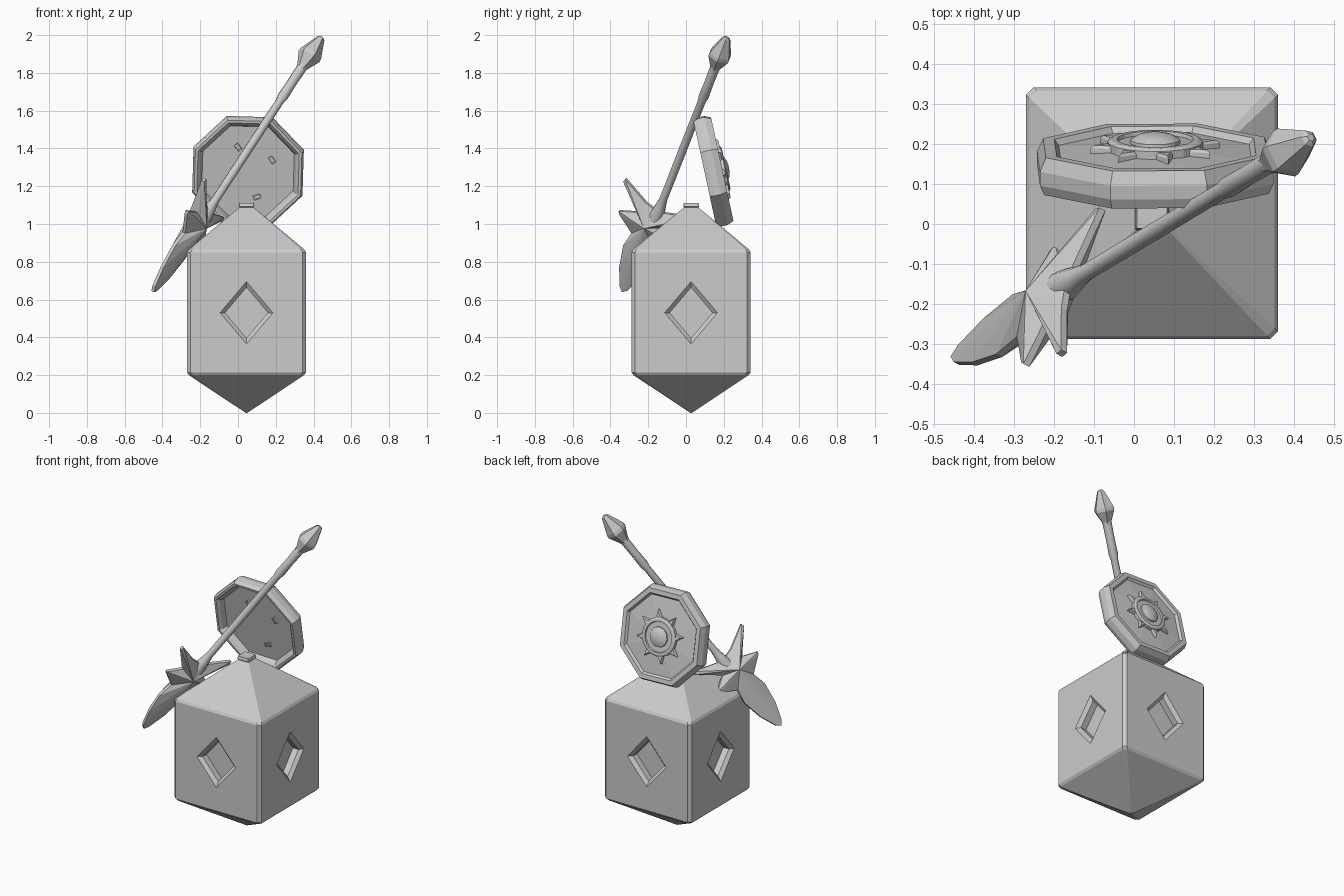
import bpy, bmesh, math
from mathutils import Matrix, Vector

if "Cube" in bpy.data.objects:
    bpy.data.objects.remove(bpy.data.objects["Cube"], do_unlink=True)

stone = bpy.data.materials.new("light_grey")
stone.use_nodes = True
GREY = (0.6, 0.6, 0.6, 1)
stone.diffuse_color = GREY
stone.node_tree.nodes["Principled BSDF"].inputs["Base Color"].default_value = GREY


def frame(origin, normal, x_axis):
    """Matrix with local z along normal and local x near x_axis."""
    z = Vector(normal).normalized()
    y = z.cross(Vector(x_axis)).normalized()
    rot = Matrix((y.cross(z), y, z)).transposed().to_4x4()
    return Matrix.Translation(origin) @ rot


def ring(sides, phase=0.0):
    return [(math.cos(phase + math.tau * i / sides), math.sin(phase + math.tau * i / sides))
            for i in range(sides)]


def finish(name, bm, matrix, smooth=False):
    bmesh.ops.recalc_face_normals(bm, faces=bm.faces)
    mesh = bpy.data.meshes.new(name)
    bm.transform(matrix)
    bm.to_mesh(mesh)
    bm.free()
    mesh.materials.append(stone)
    obj = bpy.data.objects.new(name, mesh)
    bpy.context.collection.objects.link(obj)
    if smooth:
        bpy.ops.object.select_all(action='DESELECT')
        bpy.context.view_layer.objects.active = obj
        obj.select_set(True)
        bpy.ops.object.shade_smooth_by_angle(angle=math.radians(40))
    return obj


def add_loft(bm, loop, profile, matrix=Matrix()):
    """Stack scaled copies of a 2D loop; profile holds (scale, height)."""
    rows = [[bm.verts.new(matrix @ Vector((x * r, y * r, h))) for x, y in loop]
            for r, h in profile]
    n = len(loop)
    for a, b in zip(rows, rows[1:]):
        for i in range(n):
            bm.faces.new((a[i], a[(i + 1) % n], b[(i + 1) % n], b[i]))
    bm.faces.new(rows[0][::-1])
    bm.faces.new(rows[-1])


def loft(name, loop, profile, matrix, smooth=False):
    bm = bmesh.new()
    add_loft(bm, loop, profile, matrix)
    return finish(name, bm, Matrix(), smooth)


# Body: chamfered square block with a pyramid above and below
MID = Vector((0.045, 0.027, 0))
c = 0.94
square = [(1, -c), (1, c), (c, 1), (-c, 1), (-1, c), (-1, -c), (-c, -1), (c, -1)]
body = loft("body", square,
            [(0.004, 0), (0.305, 0.2), (0.315, 0.215), (0.315, 0.85), (0.307, 0.865), (0.035, 1.09)],
            Matrix.Translation(MID))
loft("top_cap", square, [(0.035, 1.085), (0.042, 1.093), (0.038, 1.112)], Matrix.Translation(MID))

# Diamond recess in each of the four sides
bm = bmesh.new()
diamond = [(1, 0), (0, 1.18), (-1, 0), (0, -1.18)]
for i in range(4):
    n = Vector((round(math.cos(i * math.pi / 2)), round(math.sin(i * math.pi / 2)), 0))
    side = frame(MID + n * 0.315 + Vector((0, 0, 0.53)), n, Vector((0, 0, 1)).cross(n))
    add_loft(bm, diamond, [(0.113, -0.06), (0.113, -0.02), (0.14, 0), (0.154, 0.01)], side)
cutter = finish("recess_cutter", bm, Matrix())
cutter.hide_render = True
cut = body.modifiers.new("recesses", 'BOOLEAN')
cut.object = cutter
cut.solver = 'EXACT'
bpy.context.view_layer.objects.active = body
bpy.ops.object.modifier_apply(modifier=cut.name)
bpy.data.objects.remove(cutter, do_unlink=True)

# Shield: hollow octagonal dish leaning back
shield = frame((0.053, 0.143, 1.28), (0, 0.97, 0.21), (1, 0, 0))
octagon = ring(8, math.pi / 8 + 0.03)
loft("shield", octagon,
     [(0.262, 0), (0.275, -0.03), (0.29, -0.045), (0.305, -0.045), (0.316, -0.02), (0.316, 0.015),
      (0.3, 0.05), (0.27, 0.05), (0.258, 0.035), (0.12, 0.045)], shield)

# Sun emblem relief: rays, ring and boss
rays = []
for i in range(8):
    a = math.tau * i / 8 + 0.2
    for da, r in ((-0.2, 0.115), (0, 0.165), (0.2, 0.115)):
        rays.append((math.cos(a + da) * r, math.sin(a + da) * r))
loft("sun_rays", rays, [(1, 0.03), (1, 0.055), (0.94, 0.062)], shield)
loft("sun_ring", ring(20), [(0.12, 0.035), (0.12, 0.065), (0.11, 0.071), (0.096, 0.071), (0.09, 0.05)], shield)
loft("sun_boss", ring(16), [(0.066, 0.04), (0.062, 0.07), (0.045, 0.08), (0.02, 0.086)], shield, True)

# Strap brackets inside the shield
for x, z, turn in ((0.0, 1.41, 0.9), (0.18, 1.34, 1.0), (0.10, 1.14, -0.3)):
    spot = shield @ Matrix.Translation((x - 0.053, 1.28 - z, 0)) @ Matrix.Rotation(turn, 4, 'Z')
    loft("strap_bracket", [(1, 0.6), (-1, 0.6), (-1, -0.6), (1, -0.6)],
         [(0.02, 0.01), (0.02, -0.012), (0.014, -0.012), (0.014, -0.005)], spot)

# Spear shaft and faceted pommel
START, END = Vector((-0.203, -0.171, 1.0)), Vector((0.44, 0.215, 1.985))
axis = (END - START).normalized()
shaft = frame(START, axis, (1, 0, 0))
loft("spear_shaft", ring(10),
     [(0.045, -0.03), (0.04, 0.06), (0.03, 0.11), (0.022, 0.16), (0.023, 0.5), (0.022, 0.82),
      (0.028, 0.85), (0.026, 0.94), (0.028, 1.05)], shaft, True)
loft("spear_pommel", ring(6),
     [(0.026, 1.03), (0.032, 1.05), (0.064, 1.115), (0.062, 1.135), (0.022, 1.235), (0.01, 1.243)], shaft)

# Spear head: flat star of blades rising to a central ridge on both faces
half = [(0.025, -0.425), (0.065, -0.32), (0.088, -0.19), (0.07, -0.1), (0.17, -0.035),
        (0.18, -0.02), (0.085, 0.03), (0.215, 0.155), (0.21, 0.175), (0.06, 0.11)]
outline = [(0, -0.45)] + half + [(0, 0.1)] + [(-x, y) for x, y in reversed(half)]
bm = bmesh.new()
edges = [[bm.verts.new((x, t, y)) for x, y in outline] for t in (0.009, -0.009)]
peaks = [bm.verts.new((0, t, 0)) for t in (0.065, -0.065)]
count = len(outline)
for i in range(count):
    j = (i + 1) % count
    bm.faces.new((edges[0][i], edges[0][j], edges[1][j], edges[1][i]))
    for peak, edge in zip(peaks, edges):
        bm.faces.new((peak, edge[i], edge[j]))
finish("spear_head", bm, frame((-0.218, -0.195, 1.0), axis, (-0.23, -0.85, 0.48)))
